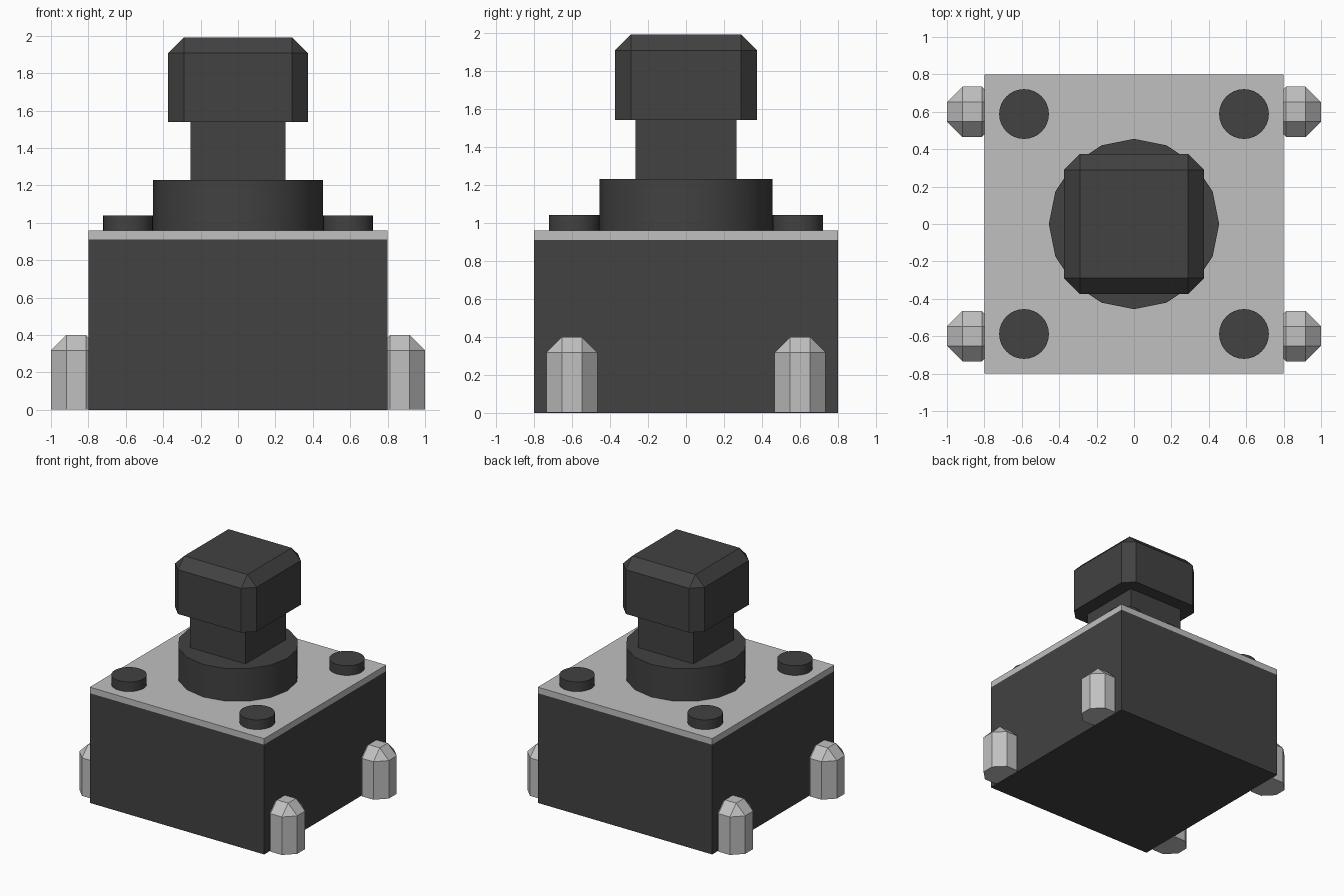
import bpy, bmesh
from mathutils import Matrix, Vector

if "Cube" in bpy.data.objects:
    bpy.data.objects.remove(bpy.data.objects["Cube"], do_unlink=True)


def material(name, grey):
    mat = bpy.data.materials.new(name)
    mat.use_nodes = True
    colour = (grey, grey, grey, 1)
    mat.diffuse_color = colour
    mat.node_tree.nodes["Principled BSDF"].inputs["Base Color"].default_value = colour
    return mat


black = material("black plastic", 0.054)
metal = material("light grey metal", 0.53)


def finish(name, bm, mat):
    mesh = bpy.data.meshes.new(name)
    bm.to_mesh(mesh)
    bm.free()
    mesh.materials.append(mat)
    obj = bpy.data.objects.new(name, mesh)
    bpy.context.collection.objects.link(obj)
    return obj


def box(name, low, high, mat, chamfer=0):
    """Box between two corners; chamfers every edge except the bottom ones."""
    low, high = Vector(low), Vector(high)
    bm = bmesh.new()
    bmesh.ops.create_cube(bm, size=1, matrix=Matrix.Translation((low + high) / 2)
                          @ Matrix.Diagonal((*(high - low), 1)))
    if chamfer:
        edges = [e for e in bm.edges
                 if max(v.co.z for v in e.verts) > low.z + chamfer]
        bmesh.ops.bevel(bm, geom=edges, offset=chamfer, segments=1,
                        affect="EDGES", clamp_overlap=True)
    return finish(name, bm, mat)


def disc(name, x, y, bottom, top, radius, sides, mat):
    bm = bmesh.new()
    bmesh.ops.create_cone(bm, cap_ends=True, segments=sides, radius1=radius,
                          radius2=radius, depth=top - bottom,
                          matrix=Matrix.Translation((x, y, (bottom + top) / 2)))
    obj = finish(name, bm, mat)
    bpy.ops.object.select_all(action="DESELECT")
    obj.select_set(True)
    bpy.context.view_layer.objects.active = obj
    bpy.ops.object.shade_smooth_by_angle()
    return obj


# Housing and its metal cover
box("housing", (-0.8, -0.8, 0), (0.8, 0.8, 0.91), black)
box("cover_plate", (-0.8, -0.8, 0.91), (0.8, 0.8, 0.96), metal)

# Button: round collar, square stem, chamfered cap
disc("collar", 0, 0, 0.95, 1.23, 0.455, 16, black)
box("stem", (-0.255, -0.265, 1.2), (0.255, 0.265, 1.56), black)
box("button_cap", (-0.373, -0.373, 1.54), (0.373, 0.373, 1.99), black, 0.083)

# Rivet and terminal at each corner; terminals are partly sunk in the housing
for side, sx in (("left", 1), ("right", -1)):
    for end, sy in (("front", -1), ("back", 1)):
        disc(f"{end}_{side}_rivet", 0.588 * sx, 0.588 * sy, 0.95, 1.04, 0.133, 32, black)
        x, y = 0.865 * sx, 0.6 * sy
        box(f"{end}_{side}_terminal", (x - 0.135, y - 0.135, 0.002),
            (x + 0.135, y + 0.135, 0.4), metal, 0.083)
